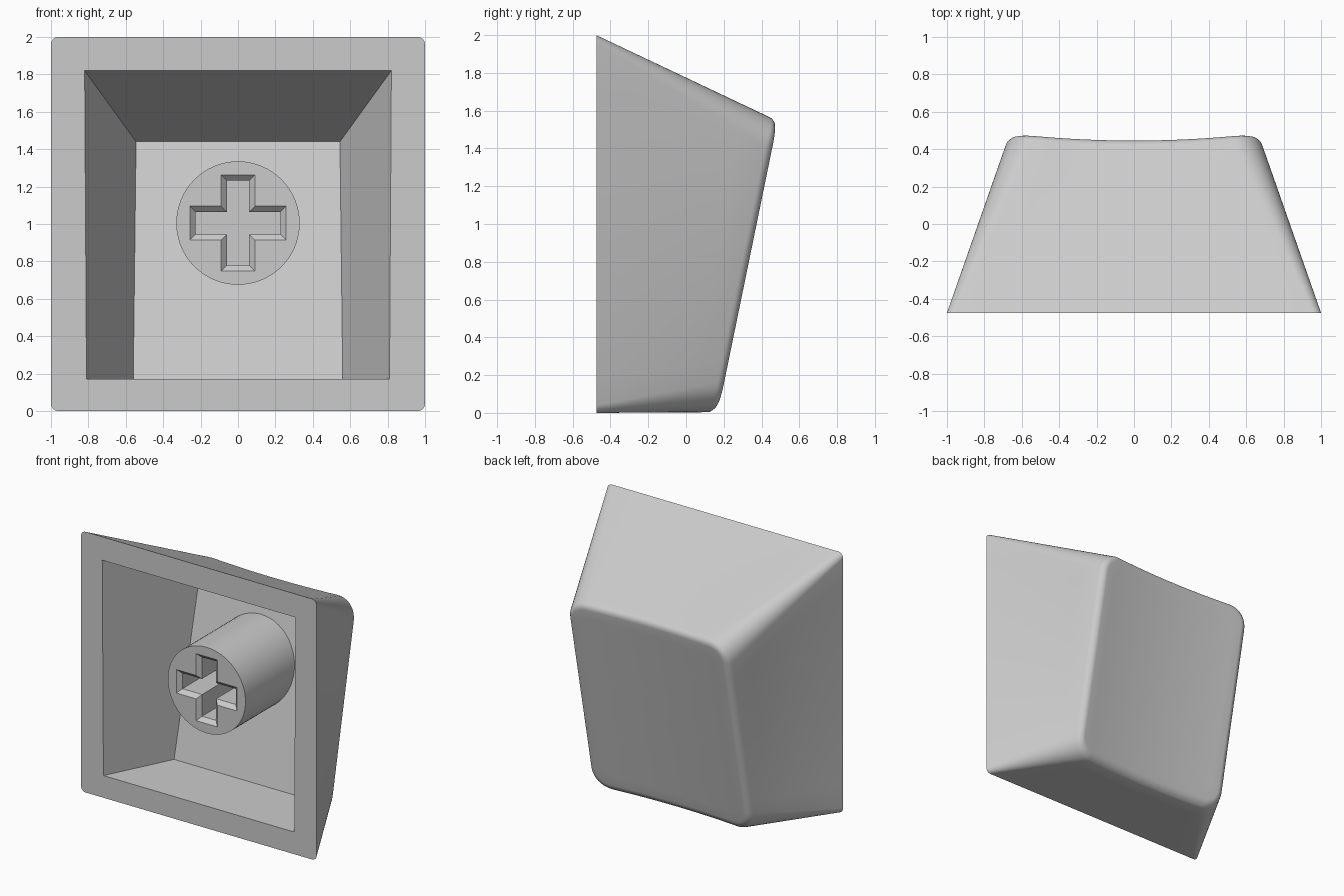
import bpy
import bmesh
from math import sin, cos, pi, radians

cube = bpy.data.objects.get("Cube")
if cube:
    bpy.data.objects.remove(cube)

FRONT = -0.475      # plane of the open rim
FILLET = 0.06       # rounding around the dished face

grey = bpy.data.materials.new("light grey plastic")
grey.use_nodes = True
grey.diffuse_color = (0.6, 0.6, 0.6, 1)
grey.node_tree.nodes["Principled BSDF"].inputs["Base Color"].default_value = (0.6, 0.6, 0.6, 1)


def lerp(a, b, t):
    return a + (b - a) * t


def dish(x, z):
    """Sloped back face, hollowed across its width."""
    return 0.17 + 0.205 * z - 0.035 * max(0, 1 - (x / 0.64) ** 2)


def inner_floor(z):
    return 0.025 + 0.22 * (z - 0.17)


def rounded_rect(half, low, high, r, arc=8, side=12):
    """Outline in x and z: four corner arcs with subdivided sides."""
    pts = []
    centres = [(half - r, high - r), (r - half, high - r),
               (r - half, low + r), (half - r, low + r)]
    for i, (cx, cz) in enumerate(centres):
        for k in range(arc + 1):
            a = (i + k / arc) * pi / 2
            pts.append((cx + r * cos(a), cz + r * sin(a)))
        nx, nz = centres[(i + 1) % 4]
        a = (i + 1) * pi / 2
        for k in range(1, side):
            pts.append((lerp(cx, nx, k / side) + r * cos(a),
                        lerp(cz, nz, k / side) + r * sin(a)))
    return pts


def add_ring(bm, pts, depth):
    return [bm.verts.new((x, depth(x, z), z)) for x, z in pts]


def skin(bm, a, b):
    n = len(a)
    for i in range(n):
        j = (i + 1) % n
        bm.faces.new((a[i], a[j], b[j], b[i]))


def fill_between(bm, outer, inner):
    """Flat face between an outline and a hole."""
    edges = [bm.edges.get((ring[i - 1], ring[i])) for ring in (outer, inner) for i in range(len(ring))]
    bmesh.ops.triangle_fill(bm, use_beauty=True, edges=edges, normal=(0, -1, 0))


def finish(name, bm):
    bmesh.ops.recalc_face_normals(bm, faces=bm.faces[:])
    mesh = bpy.data.meshes.new(name)
    bm.to_mesh(mesh)
    bm.free()
    mesh.materials.append(grey)
    obj = bpy.data.objects.new(name, mesh)
    bpy.context.collection.objects.link(obj)
    bpy.ops.object.select_all(action='DESELECT')
    obj.select_set(True)
    bpy.context.view_layer.objects.active = obj
    bpy.ops.object.shade_smooth_by_angle(angle=radians(30))
    return obj


# Key shell: tapered walls from the rim to the fillet
bm = bmesh.new()
rim_pts = rounded_rect(1, 0, 2, 0.04)
start = radians(20)


def fillet_pts(a):
    d = FILLET * (1 - cos(a))
    return rounded_rect(0.69 - d, d, 1.57 - d, 0.16 - d)


top_pts = fillet_pts(start)
drop = FILLET * (1 - sin(start))
rings = []
WALL_STEPS = 6
for s in range(WALL_STEPS + 1):
    t = s / WALL_STEPS
    ring = []
    for (x0, z0), (x1, z1) in zip(rim_pts, top_pts):
        y1 = dish(x1, z1) - drop
        ring.append(bm.verts.new((lerp(x0, x1, t), lerp(FRONT, y1, t), lerp(z0, z1, t))))
    rings.append(ring)

# Rounded edge around the dished face
for s in range(1, 7):
    a = lerp(start, pi / 2, s / 6)
    rings.append(add_ring(bm, fillet_pts(a),
                          lambda x, z: dish(x, z) - FILLET * (1 - sin(a))))

# Dished face, in shrinking outlines
edge_pts = fillet_pts(pi / 2)
for scale in (0.9, 0.75, 0.6, 0.45, 0.3, 0.15, 0.03):
    pts = [(x * scale, 0.785 + (z - 0.785) * scale) for x, z in edge_pts]
    rings.append(add_ring(bm, pts, dish))
for a, b in zip(rings, rings[1:]):
    skin(bm, a, b)
bm.faces.new(rings[-1])

# Hollow inside with a sloped floor
mouth = add_ring(bm, [(0.82, 1.82), (-0.82, 1.82), (-0.81, 0.17), (0.81, 0.17)],
                 lambda x, z: FRONT)
floor = add_ring(bm, [(0.545, 1.44), (-0.545, 1.44), (-0.56, 0.17), (0.56, 0.17)],
                 lambda x, z: inner_floor(z))
skin(bm, mouth, floor)
bm.faces.new(floor)
fill_between(bm, rings[0], mouth)
finish("key_shell", bm)

# Round stem with a chamfered cross socket
STEM_FRONT, STEM_Z, SIDES = -0.38, 1.005, 64
bm = bmesh.new()
circle = [(0.33 * cos(2 * pi * i / SIDES), STEM_Z + 0.33 * sin(2 * pi * i / SIDES))
          for i in range(SIDES)]
stem_front = add_ring(bm, circle, lambda x, z: STEM_FRONT)
stem_back = add_ring(bm, circle, lambda x, z: inner_floor(z) + 0.01)
skin(bm, stem_front, stem_back)
bm.faces.new(stem_back)


def cross_pts(inset):
    w, l = 0.09 - inset, 0.257 - inset
    quarter = [(l, -w), (l, w), (w, w)]
    pts = []
    for _ in range(4):
        pts += [(x, STEM_Z + z) for x, z in quarter]
        quarter = [(-z, x) for x, z in quarter]
    return pts


socket = [add_ring(bm, cross_pts(inset), lambda x, z: STEM_FRONT + depth)
          for inset, depth in ((0, 0), (0.03, 0.03), (0.03, 0.4))]
skin(bm, socket[0], socket[1])
skin(bm, socket[1], socket[2])
bm.faces.new(socket[2])
fill_between(bm, stem_front, socket[0])
finish("switch_stem", bm)
